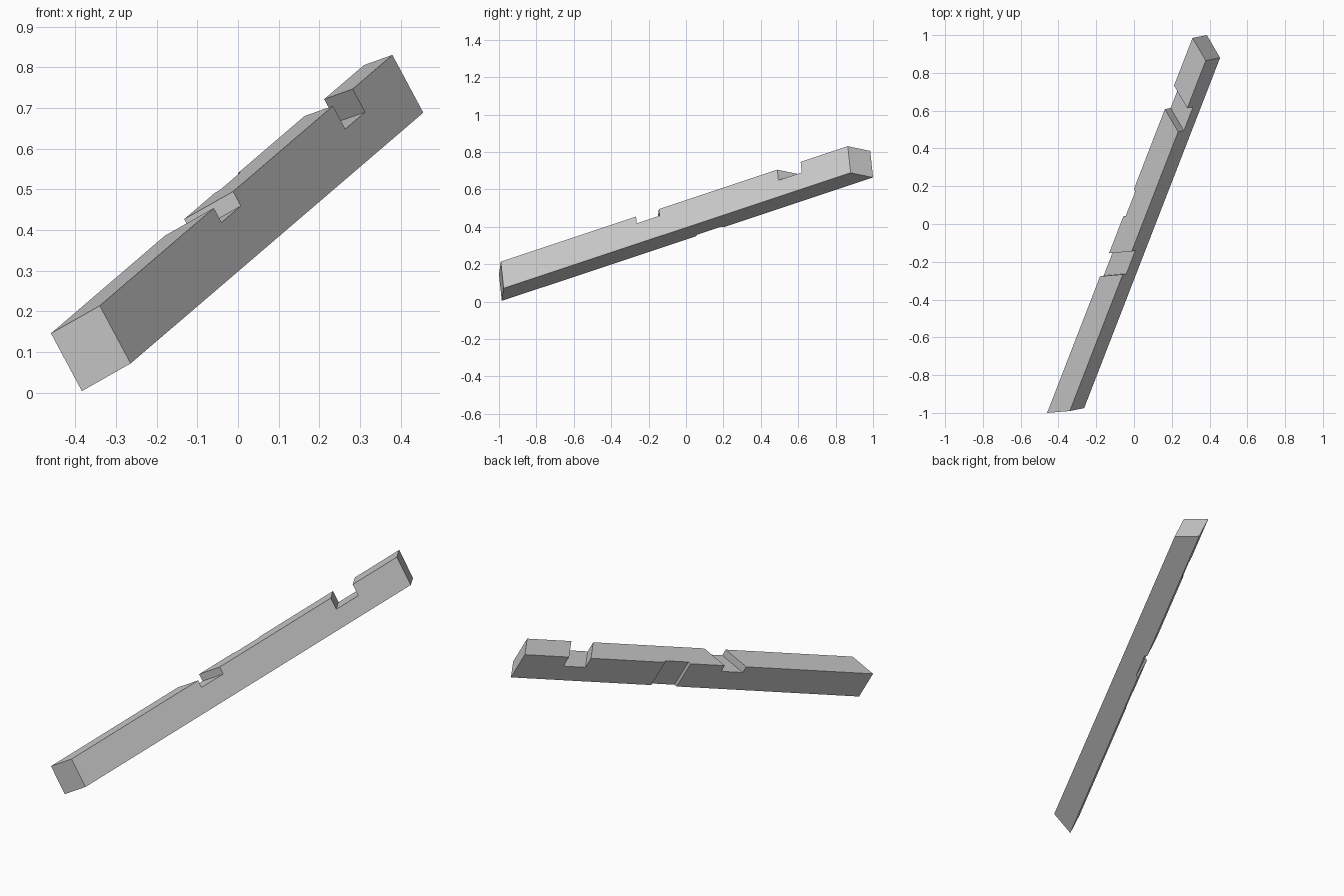
import bpy, bmesh
from mathutils import Vector

cube = bpy.data.objects.get("Cube")
if cube:
    bpy.data.objects.remove(cube, do_unlink=True)

grey = bpy.data.materials.new("plain grey")
grey.use_nodes = True
grey.diffuse_color = (0.6, 0.6, 0.6, 1)
bsdf = next(n for n in grey.node_tree.nodes if n.type == 'BSDF_PRINCIPLED')
bsdf.inputs["Base Color"].default_value = grey.diffuse_color

# Directions of the tilted beam
along = Vector((0.388, 1, 0.3325))       # length, per unit of y
front_cut = Vector((0.12, 0.01, 0.068))  # across the top at the front mitre
back_cut = Vector((-0.07, 0.12, -0.025)) # across the top at the back mitre
down = Vector((0.076, 0.015, -0.142))    # full depth of the beam
front_corner = Vector((-0.34, -0.99, 0.214))


def right_edge(y):
    """Point on the upper edge of the +x side."""
    return front_corner + along * (y - front_corner.y)


def left_edge(y):
    """Point on the upper edge of the -x side."""
    p = front_corner - front_cut
    return p + along * (y - p.y)


def prism(name, quad, top, bottom):
    """Solid made by sweeping a top-plane quad between two depths."""
    bm = bmesh.new()
    upper = [bm.verts.new(p + down * top) for p in quad]
    lower = [bm.verts.new(p + down * bottom) for p in quad]
    bm.faces.new(upper)
    bm.faces.new(lower[::-1])
    for i in range(4):
        j = (i + 1) % 4
        bm.faces.new((upper[i], lower[i], lower[j], upper[j]))
    bmesh.ops.recalc_face_normals(bm, faces=bm.faces)
    mesh = bpy.data.meshes.new(name)
    bm.to_mesh(mesh)
    bm.free()
    mesh.materials.append(grey)
    obj = bpy.data.objects.new(name, mesh)
    bpy.context.collection.objects.link(obj)
    return obj


def top_notch(name, y0, y1, across, depth):
    """Cutter crossing the top face between two stations."""
    a, b = right_edge(y0), right_edge(y1)
    quad = [a - across, a + across * 2, b + across * 2, b - across]
    return prism(name, quad, -0.3, depth)


# Beam with mitred ends
a, b = right_edge(-0.99), right_edge(0.865)
beam = prism("beam", [a - front_cut, a, b, b + back_cut], 0, 1)

# Notches: two across the top, one shallow in the left side
p, q = left_edge(0.04), left_edge(0.185)
f, g = front_cut * 0.1, back_cut * 0.1
cutters = [
    top_notch("front_notch_cutter", -0.267, -0.145, -front_cut, 0.25),
    top_notch("back_notch_cutter", 0.488, 0.613, back_cut, 0.4),
    prism("side_notch_cutter", [p - f, p + f, q - g, q + g], -0.2, 1.2),
]
for cutter in cutters:
    mod = beam.modifiers.new(cutter.name, 'BOOLEAN')
    mod.operation = 'DIFFERENCE'
    mod.solver = 'EXACT'
    mod.object = cutter

# Bake the cuts and drop the cutters
bpy.context.view_layer.update()
evaluated = beam.evaluated_get(bpy.context.evaluated_depsgraph_get())
result = bpy.data.meshes.new_from_object(evaluated)
beam.modifiers.clear()
beam.data = result
for cutter in cutters:
    bpy.data.objects.remove(cutter, do_unlink=True)
